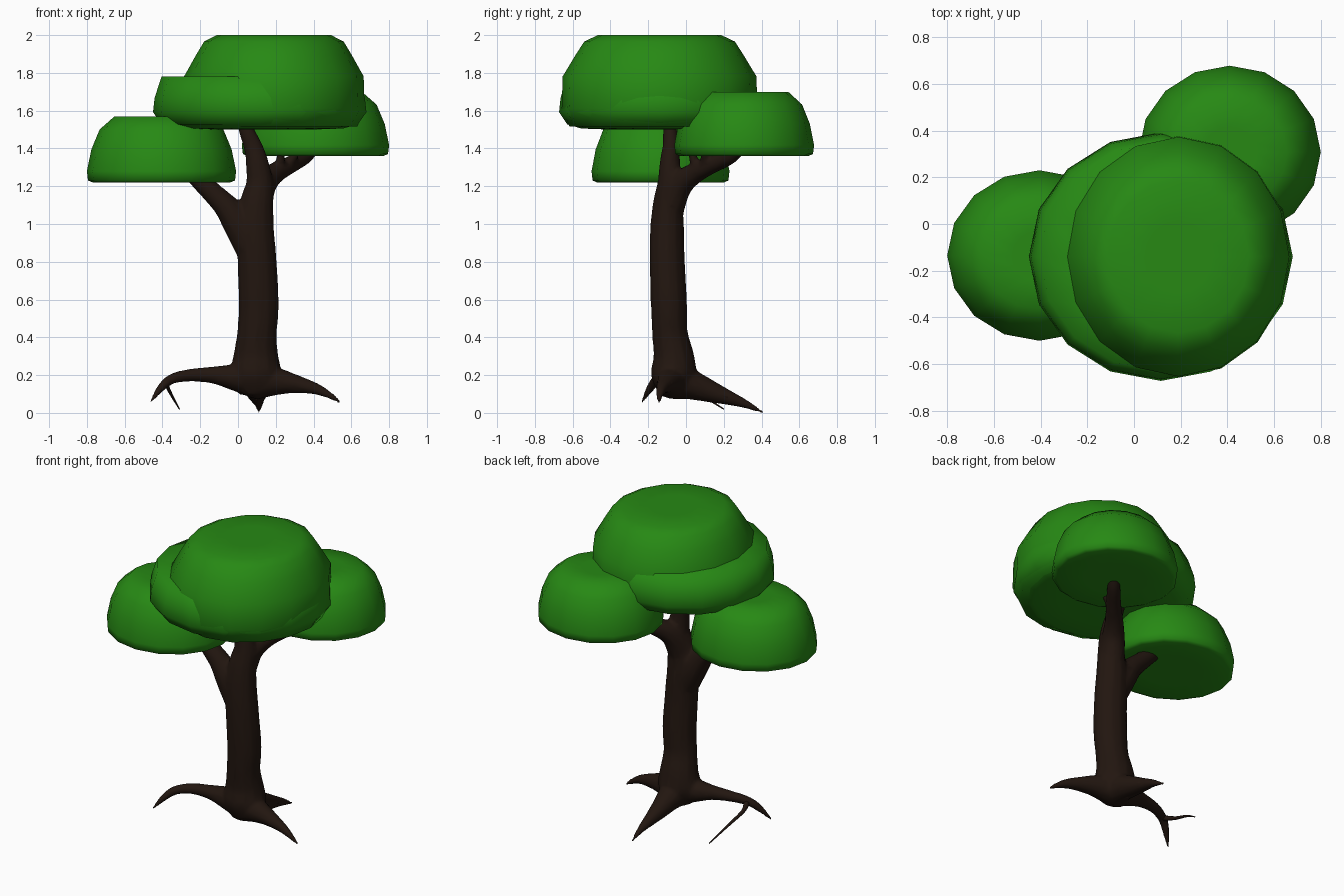
import bpy, bmesh, math
from mathutils import Vector

if "Cube" in bpy.data.objects:
    bpy.data.objects.remove(bpy.data.objects["Cube"])


def material(name, rgb):
    m = bpy.data.materials.new(name)
    m.diffuse_color = (*rgb, 1)
    m.use_nodes = True
    m.node_tree.nodes["Principled BSDF"].inputs["Base Color"].default_value = m.diffuse_color
    return m


BARK = material("bark", (0.016, 0.008, 0.005))
LEAF = material("leaves", (0.02, 0.25, 0.007))


def finish(name, bm, mat):
    bmesh.ops.recalc_face_normals(bm, faces=bm.faces)
    for f in bm.faces:
        f.smooth = True
    me = bpy.data.meshes.new(name)
    bm.to_mesh(me)
    bm.free()
    me.materials.append(mat)
    ob = bpy.data.objects.new(name, me)
    bpy.context.collection.objects.link(ob)
    return ob


def bridge(bm, rings):
    n = len(rings[0])
    for a, b in zip(rings, rings[1:]):
        for i in range(n):
            j = (i + 1) % n
            bm.faces.new((a[i], a[j], b[j], b[i]))
    bm.faces.new(rings[0][::-1])
    bm.faces.new(rings[-1])


def spline(pts, steps=3):
    # Catmull-Rom through (x, y, z, radius) points
    p = [Vector(q) for q in pts]
    p = [p[0] * 2 - p[1]] + p + [p[-1] * 2 - p[-2]]
    out = []
    for a, b, c, d in zip(p, p[1:], p[2:], p[3:]):
        for s in range(steps):
            t = s / steps
            out.append(0.5 * (2 * b + (c - a) * t + (2 * a - 5 * b + 4 * c - d) * t * t
                              + (3 * b - a - 3 * c + d) * t ** 3))
    return out + [p[-2]]


def tube(bm, pts, start=(0, 0, 1), squash=1.0, n=12):
    path = spline(pts)
    u = Vector(start)
    rings = []
    for i, q in enumerate(path):
        t = (path[min(i + 1, len(path) - 1)].xyz - path[max(i - 1, 0)].xyz).normalized()
        u = (u - t * u.dot(t)).normalized()
        v = t.cross(u)
        r = max(q.w, 0.003)
        rings.append([bm.verts.new(q.xyz + r * (u * math.cos(a) + v * squash * math.sin(a)))
                      for a in (2 * math.pi * k / n for k in range(n))])
    bridge(bm, rings)


# trunk, branches and roots, fused into one smooth skin
bm = bmesh.new()
tube(bm, [(.1, -.06, .1, .09), (.095, -.065, .2, .135), (.095, -.065, .3, .12),
          (.1, -.085, .42, .105), (.11, -.09, .57, .107), (.1, -.1, .82, .104),
          (.09, -.1, .98, .1), (.1, -.095, 1.12, .087), (.115, -.085, 1.22, .072),
          (.1, -.085, 1.33, .06), (.08, -.08, 1.41, .05), (.035, -.085, 1.52, .038),
          (.02, -.085, 1.6, .028)], start=(1, 0, 0), squash=.9)
LIMBS = [
    # left branch
    [(.06, -.1, .88, .08), (0, -.1, 1.0, .08), (-.06, -.1, 1.09, .067),
     (-.12, -.1, 1.15, .058), (-.19, -.1, 1.22, .052), (-.27, -.1, 1.29, .044)],
    # back right branch
    [(.1, -.09, 1.08, .08), (.13, -.04, 1.2, .072), (.19, .04, 1.265, .057),
     (.27, .13, 1.31, .047), (.36, .24, 1.36, .04), (.42, .31, 1.43, .028)],
    # twig stubs
    [(.22, .07, 1.28, .03), (.225, .04, 1.34, .024), (.23, .03, 1.4, .02)],
    [(.25, .1, 1.3, .03), (.29, .1, 1.35, .024), (.32, .1, 1.4, .02)],
    # left, right and back roots
    [(.08, -.07, .18, .1), (-.03, -.08, .19, .07), (-.13, -.09, .2, .046),
     (-.25, -.11, .2, .034), (-.35, -.15, .18, .028), (-.41, -.19, .13, .022),
     (-.465, -.235, .055, .007)],
    [(.1, -.07, .17, .1), (.22, -.09, .165, .07), (.32, -.11, .15, .047),
     (.42, -.13, .125, .03), (.49, -.14, .09, .018), (.545, -.145, .052, .007)],
    [(.1, -.05, .17, .1), (.1, .04, .145, .078), (.1, .14, .11, .057),
     (.105, .24, .075, .037), (.11, .32, .045, .022), (.11, .415, 0, .006)],
]
for limb in LIMBS:
    tube(bm, limb)
trunk = finish("trunk_and_roots", bm, BARK)
rm = trunk.modifiers.new("fuse", 'REMESH')
rm.mode = 'VOXEL'
rm.voxel_size = 0.011
rm.use_smooth_shade = True
sm = trunk.modifiers.new("soften", 'SMOOTH')
sm.factor = 0.5
sm.iterations = 5
dc = trunk.modifiers.new("reduce", 'DECIMATE')
dc.ratio = 0.15

# thin rootlet curling back from the left root
bm = bmesh.new()
tube(bm, [(-.35, -.14, .175, .02), (-.375, -.06, .15, .012), (-.355, .07, .1, .008),
          (-.31, .2, .02, .003)], n=6)
finish("rootlet", bm, BARK)


# foliage clumps: flat-topped lathed cushions
def clump(name, cx, cy, rx, ry, z0, z1, profile, n=16):
    bm = bmesh.new()
    rings = []
    for r, h in profile:
        rings.append([bm.verts.new((cx + rx * r * math.cos(a), cy + ry * r * math.sin(a),
                                    z0 + (z1 - z0) * h))
                      for a in (2 * math.pi * k / n for k in range(n))])
    bridge(bm, rings)
    finish(name, bm, LEAF)


SMALL = [(.5, 0), (.92, 0), (.985, .03), (1, .17), (.94, .5), (.83, .8), (.63, 1), (.3, 1)]
WIDE = [(.5, 0), (.78, .02), (.92, .1), (1, .33), (.985, .6), (.92, 1), (.6, 1)]
TALL = [(.5, 0), (.92, 0), (1, .2), (.99, .55), (.86, .78), (.77, .93), (.63, 1), (.3, 1)]
clump("foliage_left", -.405, -.135, .395, .365, 1.22, 1.57, SMALL)
clump("foliage_back_right", .41, .308, .39, .37, 1.36, 1.70, SMALL)
clump("foliage_middle", .115, -.14, .565, .532, 1.50, 1.78, WIDE)
clump("foliage_top", .19, -.14, .48, .518, 1.515, 2.0, TALL)
